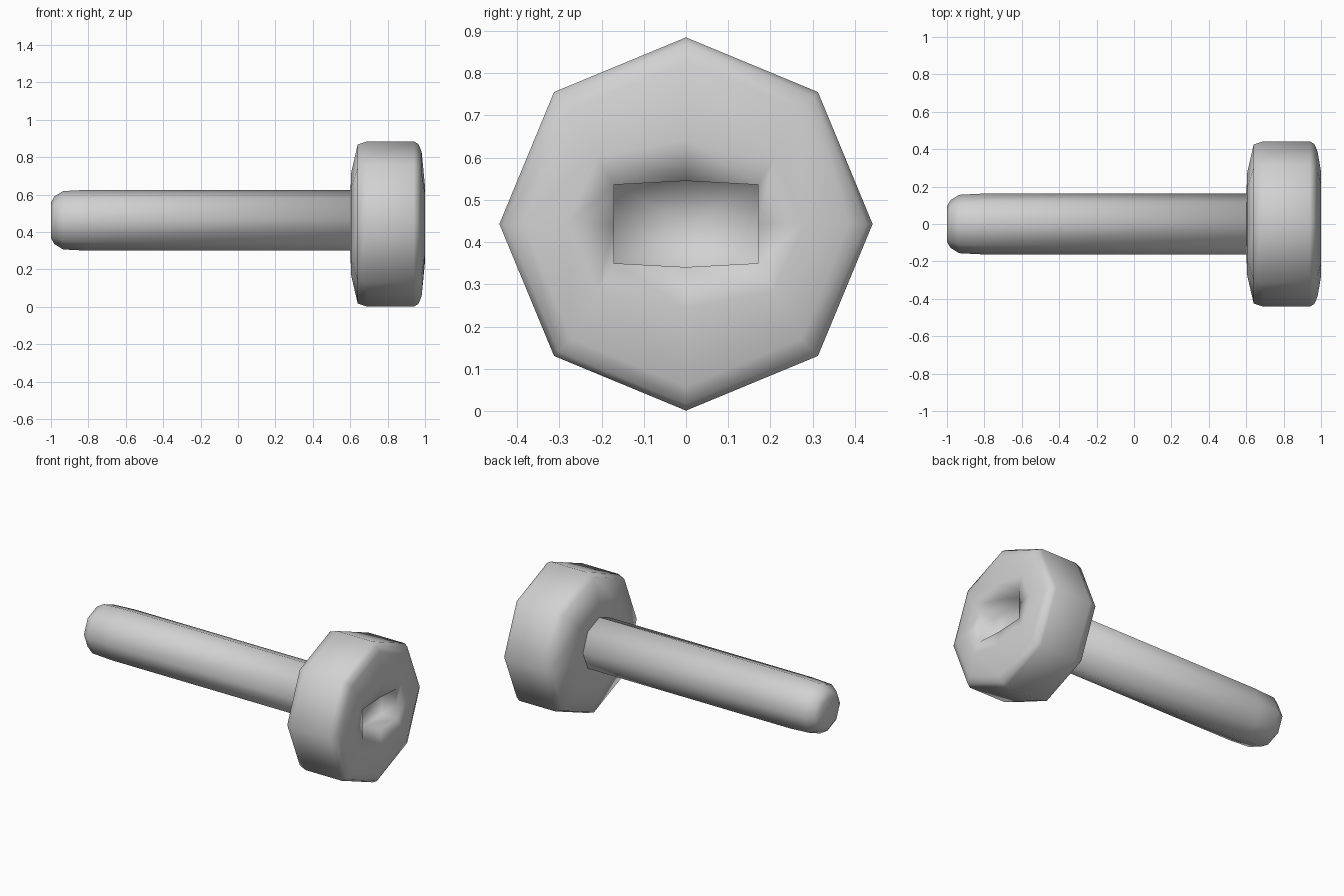
import bpy, bmesh, math

if "Cube" in bpy.data.objects:
    bpy.data.objects.remove(bpy.data.objects["Cube"])

CENTRE_Z = 0.443

steel = bpy.data.materials.new("plain_grey")
steel.diffuse_color = (0.64, 0.64, 0.64, 1)
steel.use_nodes = True
steel.node_tree.nodes["Principled BSDF"].inputs["Base Color"].default_value = steel.diffuse_color


def octagon(x, r, z=CENTRE_Z):
    """Eight points around the x axis, with a corner at the top."""
    return [(x, r * math.sin(i * math.pi / 4), z + r * math.cos(i * math.pi / 4))
            for i in range(8)]


def slot_ring(x, top, corner_y, corner_z, side):
    """Eight points of a stretched loop, matching the octagon's order."""
    pts = [(0, top), (corner_y, corner_z), (side, 0), (corner_y, -corner_z),
           (0, -top), (-corner_y, -corner_z), (-side, 0), (-corner_y, corner_z)]
    return [(x, y, CENTRE_Z + z) for y, z in pts]


def loft(name, rings):
    """Join successive rings with quads and cap both ends, smooth shaded."""
    bm = bmesh.new()
    loops = [[bm.verts.new(p) for p in ring] for ring in rings]
    for a, b in zip(loops, loops[1:]):
        for i in range(8):
            j = (i + 1) % 8
            bm.faces.new((a[i], a[j], b[j], b[i]))
    # fan caps around a middle point
    for loop in (loops[0], loops[-1]):
        mid = bm.verts.new(sum((v.co for v in loop), loop[0].co * 0) / 8)
        for i in range(8):
            bm.faces.new((loop[i], loop[(i + 1) % 8], mid))
    bmesh.ops.recalc_face_normals(bm, faces=bm.faces)
    for f in bm.faces:
        f.smooth = True
    mesh = bpy.data.meshes.new(name)
    bm.to_mesh(mesh)
    bm.free()
    mesh.materials.append(steel)
    obj = bpy.data.objects.new(name, mesh)
    bpy.context.collection.objects.link(obj)
    return obj


# Shaft with a rounded tip, set slightly above the head's centre
shaft_profile = [(-1.0, 0.095), (-0.982, 0.127), (-0.935, 0.156),
                 (-0.80, 0.163), (0.64, 0.163)]
loft("shaft", [octagon(x, r, 0.463) for x, r in shaft_profile])

# Head with bevelled rims and a recessed slot in its end
head_profile = [(0.602, 0.17), (0.604, 0.27), (0.64, 0.425), (0.69, 0.442),
                (0.94, 0.442), (0.965, 0.427), (0.982, 0.385)]
head_rings = [octagon(x, r) for x, r in head_profile]
head_rings += [
    slot_ring(1.0, 0.20, 0.21, 0.16, 0.28),
    slot_ring(0.985, 0.102, 0.17, 0.093, 0.17),
    slot_ring(0.88, 0.102, 0.17, 0.093, 0.17),
]
loft("head", head_rings)
